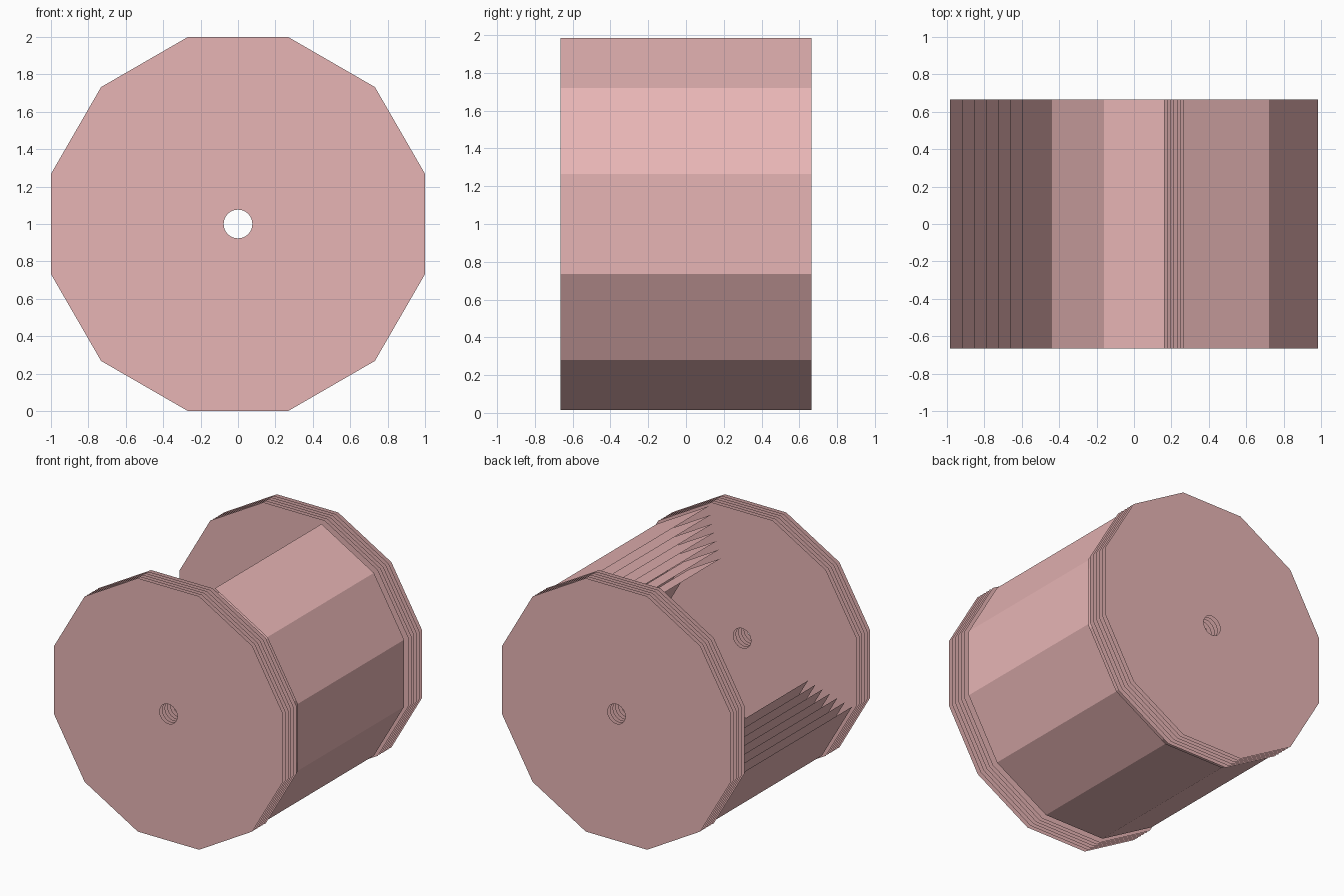
import bpy
from math import cos, sin, radians

if "Cube" in bpy.data.objects:
    bpy.data.objects.remove(bpy.data.objects["Cube"])

CZ = 1.0                      # height of the drum axis
CORNER = 1 / cos(radians(15)) # corner radius of a 12-gon with apothem 1

mat = bpy.data.materials.new("dusty_pink")
mat.diffuse_color = (0.8, 0.46, 0.46, 1)
mat.use_nodes = True
mat.node_tree.nodes["Principled BSDF"].inputs["Base Color"].default_value = mat.diffuse_color


def add_mesh(name, verts, faces):
    mesh = bpy.data.meshes.new(name)
    mesh.from_pydata(verts, [], faces)
    mesh.materials.append(mat)
    obj = bpy.data.objects.new(name, mesh)
    bpy.context.collection.objects.link(obj)
    return obj


def polar(r, deg, y):
    return (r * cos(radians(deg)), y, CZ + r * sin(radians(deg)))


def end_sheet(name, y):
    # 12-sided paper-thin disc with a round axle hole
    n = 24
    outer = [polar(1.0 if i % 2 == 0 else CORNER, i * 15, y) for i in range(n)]
    inner = [polar(0.077, i * 15, y) for i in range(n)]
    faces = [(i, (i + 1) % n, n + (i + 1) % n, n + i) for i in range(n)]
    if y > 0:
        faces = [f[::-1] for f in faces]
    add_mesh(name, outer + inner, faces)


def wrap_sheet(name, apothem, half=0.665):
    # eight panels running from the top, round the right, to the lower left
    angles = [75 - 30 * i for i in range(9)]
    verts = [polar(apothem * CORNER, a, y) for a in angles for y in (-half, half)]
    faces = [(2 * i, 2 * i + 1, 2 * i + 3, 2 * i + 2) for i in range(8)]
    add_mesh(name, verts, faces)


# stacked end sheets, front and back
for i in range(6):
    y = 0.70 + i / 30
    end_sheet(f"front_end_sheet_{i + 1}", -y)
    end_sheet(f"back_end_sheet_{i + 1}", y)

# nested open wraps between the ends
for i in range(7):
    wrap_sheet(f"wrap_layer_{i + 1}", 0.985 - i * 0.0642)
